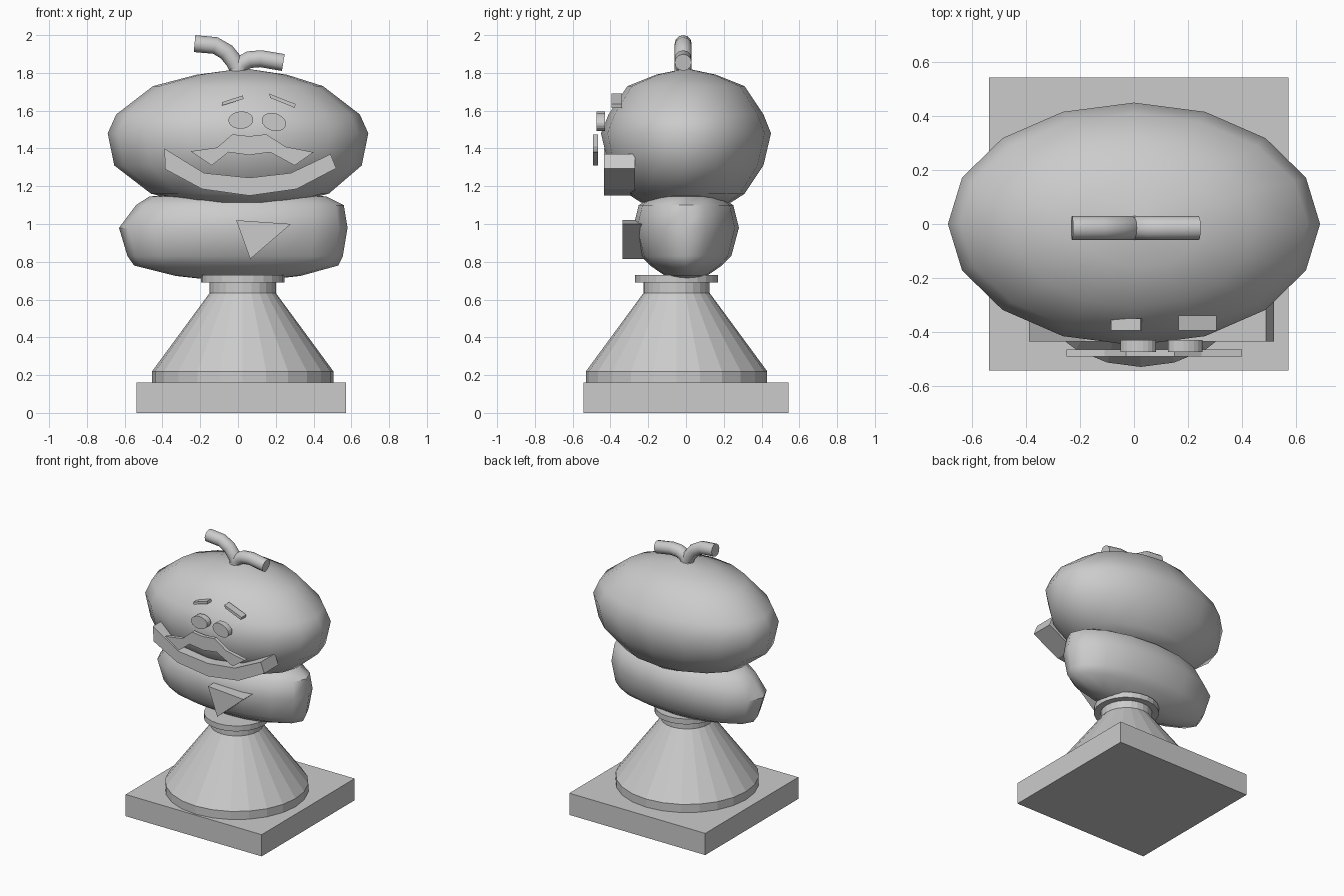
import bpy, bmesh, math
from mathutils import Vector

cube = bpy.data.objects.get("Cube")
if cube:
    bpy.data.objects.remove(cube, do_unlink=True)

stone = bpy.data.materials.new("plain grey")
stone.use_nodes = True
GREY = (0.6, 0.6, 0.6, 1)
stone.diffuse_color = GREY
stone.node_tree.nodes["Principled BSDF"].inputs["Base Color"].default_value = GREY


def finish(name, bm, angle=None):
    bmesh.ops.recalc_face_normals(bm, faces=bm.faces)
    mesh = bpy.data.meshes.new(name)
    bm.to_mesh(mesh)
    bm.free()
    mesh.materials.append(stone)
    obj = bpy.data.objects.new(name, mesh)
    bpy.context.collection.objects.link(obj)
    if angle:
        bpy.ops.object.select_all(action='DESELECT')
        obj.select_set(True)
        bpy.context.view_layer.objects.active = obj
        bpy.ops.object.shade_smooth_by_angle(angle=math.radians(angle))
    return obj


def skin(name, rings, angle=None):
    """Join closed rings of points into a capped solid."""
    bm = bmesh.new()
    loops = [[bm.verts.new(p) for p in ring] for ring in rings]
    for a, b in zip(loops, loops[1:]):
        for i in range(len(a)):
            j = (i + 1) % len(a)
            bm.faces.new((a[i], a[j], b[j], b[i]))
    bm.faces.new(loops[0])
    bm.faces.new(loops[-1])
    return finish(name, bm, angle)


def oval(cx, cy, z, rx, ry, n):
    turns = [2 * math.pi * i / n for i in range(n)]
    return [(cx + rx * math.cos(t), cy + ry * math.sin(t), z) for t in turns]


def plate(name, outline, front, back):
    """Extrude a front outline of (x, z) points along y."""
    return skin(name, [[(x, y, z) for x, z in outline] for y in (front, back)])


def tube(name, path, radius, n=12):
    pts = [Vector((x, -0.015, z)) for x, z in path]
    rings = []
    for i, p in enumerate(pts):
        d = (pts[min(i + 1, len(pts) - 1)] - pts[max(i - 1, 0)]).normalized()
        side = Vector((0, 1, 0)).cross(d)
        ring = oval(0, 0, 0, radius, radius, n)
        rings.append([p + side * u + Vector((0, v, 0)) for u, v, _ in ring])
    return skin(name, rings, 40)


# Square plinth
bm = bmesh.new()
bmesh.ops.create_cube(bm, size=1)
bmesh.ops.scale(bm, vec=(1.11, 1.085, 0.16), verts=bm.verts)
bmesh.ops.translate(bm, vec=(0.018, 0, 0.08), verts=bm.verts)
finish("plinth", bm)

# Turned pedestal with neck and collar
profile = [(0.48, 0.16), (0.48, 0.22), (0.175, 0.635), (0.175, 0.69),
           (0.22, 0.69), (0.22, 0.73)]
skin("pedestal", [oval(0.025, -0.05, z, r, r, 24) for r, z in profile])

# Body and head: stacked ovals of (z, centre x, half width, half depth)
body = [(0.705, 0, 0.15, 0.06), (0.725, 0, 0.33, 0.11), (0.78, -0.01, 0.54, 0.19),
        (0.83, -0.015, 0.57, 0.24), (0.98, -0.025, 0.605, 0.28),
        (1.1, 0.01, 0.55, 0.25), (1.145, 0, 0.47, 0.18), (1.17, 0, 0.25, 0.1)]
head = [(1.1, 0.02, 0.1, 0.1), (1.115, 0.02, 0.27, 0.24), (1.16, 0.01, 0.47, 0.31),
        (1.31, 0, 0.655, 0.41), (1.48, 0, 0.69, 0.45), (1.58, 0, 0.645, 0.41),
        (1.73, 0, 0.45, 0.31), (1.79, 0.02, 0.24, 0.16), (1.82, 0.03, 0.03, 0.02)]
for name, rows in (("body", body), ("head", head)):
    skin(name, [oval(cx, 0, z, rx, ry, 16) for z, cx, rx, ry in rows], 50)

# Forked stem
tube("stem_right", [(0.01, 1.8), (-0.02, 1.86), (-0.06, 1.91), (-0.12, 1.945),
                    (-0.23, 1.955)], 0.045)
tube("stem_left", [(-0.01, 1.8), (0.02, 1.85), (0.06, 1.87), (0.12, 1.875),
                   (0.24, 1.855)], 0.045)

# Mouth bar and moustache
plate("mouth", [(-0.39, 1.4), (-0.18, 1.27), (0.06, 1.245), (0.28, 1.27), (0.49, 1.37),
                (0.52, 1.295), (0.31, 1.185), (0.06, 1.15), (-0.19, 1.185),
                (-0.385, 1.29)], -0.435, -0.27)
plate("moustache", [(-0.25, 1.385), (-0.11, 1.405), (-0.03, 1.475), (0.06, 1.465),
                    (0.15, 1.475), (0.25, 1.41), (0.4, 1.38), (0.3, 1.31),
                    (0.17, 1.38), (0.06, 1.365), (-0.05, 1.38), (-0.14, 1.31)],
      -0.492, -0.465)

# Eyes
for name, x, z, tilt in (("right", 0.015, 1.55, 0.05), ("left", 0.19, 1.54, -0.3)):
    c, s = math.cos(tilt), math.sin(tilt)
    rim = oval(0, 0, 0, 0.066, 0.046, 20)
    plate("eye_" + name, [(x + u * c - v * s, z + u * s + v * c) for u, v, _ in rim],
          -0.475, -0.43)

# Eyebrows
plate("eyebrow_right", [(-0.085, 1.645), (0.025, 1.68), (0.03, 1.662), (-0.085, 1.627)],
      -0.395, -0.35)
plate("eyebrow_left", [(0.165, 1.69), (0.305, 1.635), (0.3, 1.615), (0.17, 1.668)],
      -0.395, -0.34)

# Triangular badge
plate("badge", [(-0.01, 1.02), (0.28, 1.0), (0.065, 0.815)], -0.335, -0.22)
